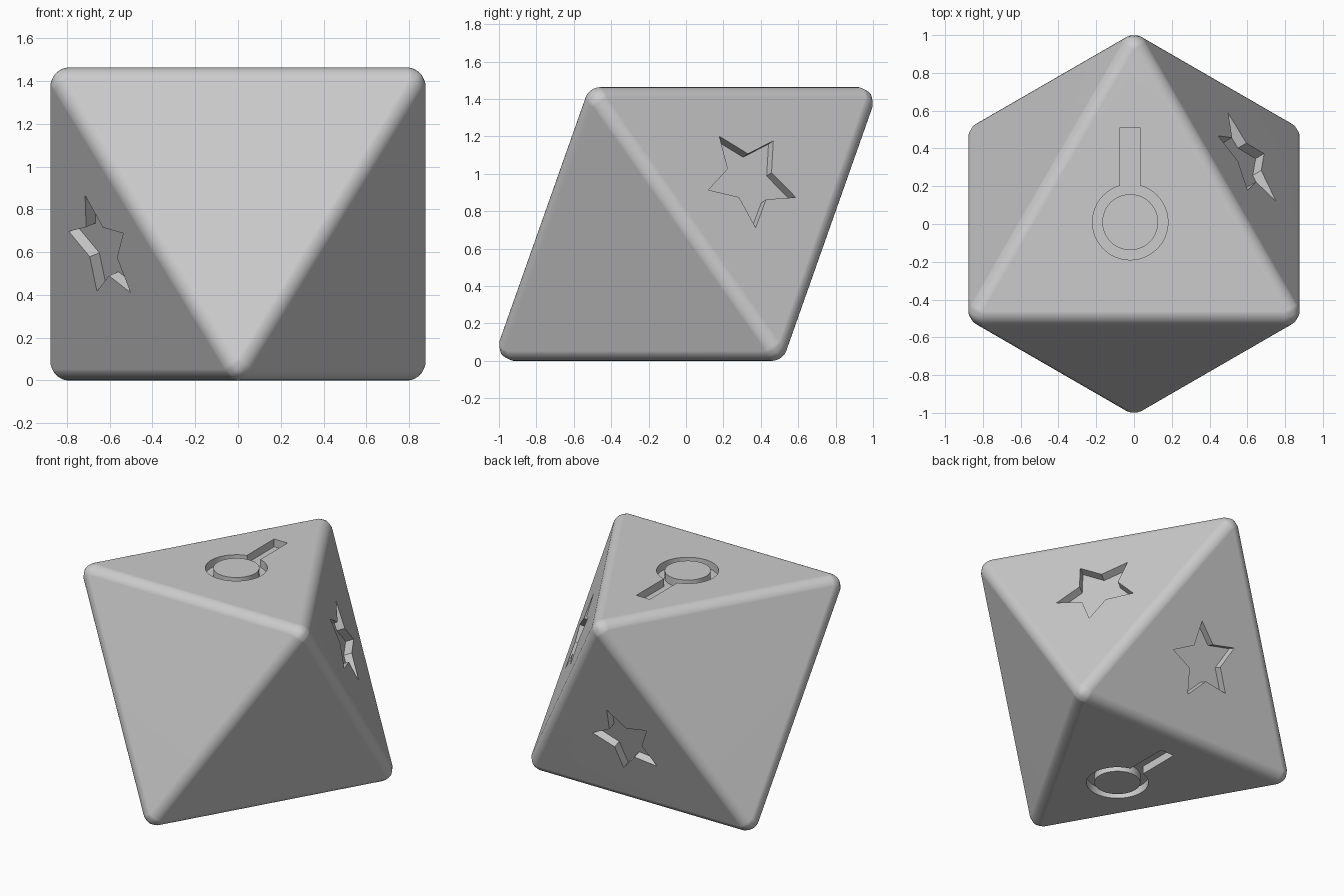
import bpy, bmesh
from math import sin, cos, pi, radians, sqrt
from mathutils import Vector, Matrix

old = bpy.data.objects.get("Cube")
if old:
    bpy.data.objects.remove(old, do_unlink=True)

HALF = 0.7315           # distance from centre to each face
RADIUS = HALF * sqrt(2) # circumradius of a triangular face
DEPTH = 0.055           # depth of the engraved symbols

grey = bpy.data.materials.new("plain_grey")
grey.use_nodes = True
grey.diffuse_color = (0.6, 0.6, 0.6, 1)
grey.node_tree.nodes["Principled BSDF"].inputs["Base Color"].default_value = (0.6, 0.6, 0.6, 1)


def make_object(name, bm):
    bmesh.ops.recalc_face_normals(bm, faces=bm.faces)
    mesh = bpy.data.meshes.new(name)
    bm.to_mesh(mesh)
    bm.free()
    obj = bpy.data.objects.new(name, mesh)
    bpy.context.collection.objects.link(obj)
    mesh.materials.append(grey)
    return obj


def circle(radius, count=48):
    return [(radius * cos(2 * pi * i / count), radius * sin(2 * pi * i / count)) for i in range(count)]


def star(radius, turn):
    return [((radius if i % 2 == 0 else radius / 2) * cos(radians(turn + 36 * i)),
             (radius if i % 2 == 0 else radius / 2) * sin(radians(turn + 36 * i))) for i in range(10)]


def box(x, y0, y1):
    return [(-x, y0), (x, y0), (x, y1), (-x, y1)]


def face_frame(normal, up, offset):
    """Matrix placing a flat symbol on a face of the solid."""
    n = Vector(normal).normalized()
    up = Vector(up)
    v = (up - n * up.dot(n)).normalized()
    u = v.cross(n)
    frame = Matrix((u, v, n)).transposed().to_4x4()
    frame.translation = Vector((0, 0, HALF)) + n * HALF + u * offset[0] + v * offset[1]
    return frame


def cutter(name, frame, outline, hole=None):
    """Prism, or a tube when a hole outline is given."""
    bm = bmesh.new()
    low, high = -DEPTH, 0.1
    rings = [(outline, low), (outline, high)]
    if hole:
        rings += [(hole, high), (hole, low)]
    loops = [[bm.verts.new(frame @ Vector((x, y, z))) for x, y in pts] for pts, z in rings]
    count = len(outline)
    pairs = list(zip(loops, loops[1:]))
    if hole:
        pairs.append((loops[-1], loops[0]))
    else:
        bm.faces.new(loops[0])
        bm.faces.new(loops[1])
    for a, b in pairs:
        for i in range(count):
            j = (i + 1) % count
            bm.faces.new((a[i], a[j], b[j], b[i]))
    obj = make_object(name, bm)
    obj.hide_render = True
    return obj


# Rounded eight-sided body resting on one face
bm = bmesh.new()
for level, turn in ((0, 30), (2 * HALF, 90)):
    for k in range(3):
        a = radians(turn + 120 * k)
        bm.verts.new((RADIUS * cos(a), RADIUS * sin(a), level))
bmesh.ops.convex_hull(bm, input=bm.verts)
bmesh.ops.bevel(bm, geom=bm.edges[:], offset=0.0555, offset_type='OFFSET',
                segments=6, profile=0.5, affect='EDGES')
body = make_object("eight_sided_die", bm)

# Engraved symbols
UP, BACK = (0, 0, 1), (0, 1, 0)
side_x, side_y, tilt = sqrt(2 / 3), sqrt(2) / 3, 1 / 3
cutters = []
for label, normal, offset, size, turn in (
        ("back_left", (side_x, side_y, tilt), (0, 0), 0.28, -22.5),
        ("front_right", (-side_x, -side_y, -tilt), (-0.01, 0.135), 0.265, 89),
        ("back", (0, 2 * side_y, -tilt), (0.01, 0.02), 0.26, 38)):
    cutters.append(cutter("star_cutter_" + label, face_frame(normal, UP, offset), star(size, turn)))
for label, normal, offset in (("top", UP, (-0.02, 0.01)), ("bottom", (0, 0, -1), (0.02, -0.19))):
    frame = face_frame(normal, BACK, offset)
    cutters.append(cutter("ring_cutter_" + label, frame, circle(0.2), circle(0.148)))
    cutters.append(cutter("bar_cutter_" + label, frame, box(0.053, 0.19, 0.5)))

bpy.ops.object.select_all(action='DESELECT')
body.select_set(True)
bpy.context.view_layer.objects.active = body
for tool in cutters:
    cut = body.modifiers.new(tool.name, 'BOOLEAN')
    cut.operation = 'DIFFERENCE'
    cut.solver = 'EXACT'
    cut.object = tool
    bpy.ops.object.modifier_apply(modifier=cut.name)
for tool in cutters:
    bpy.data.objects.remove(tool, do_unlink=True)

# Smooth rounded edges, flat faces
bpy.ops.object.shade_smooth_by_angle(angle=radians(30))
weighted = body.modifiers.new("flat_faces", 'WEIGHTED_NORMAL')
weighted.keep_sharp = True
